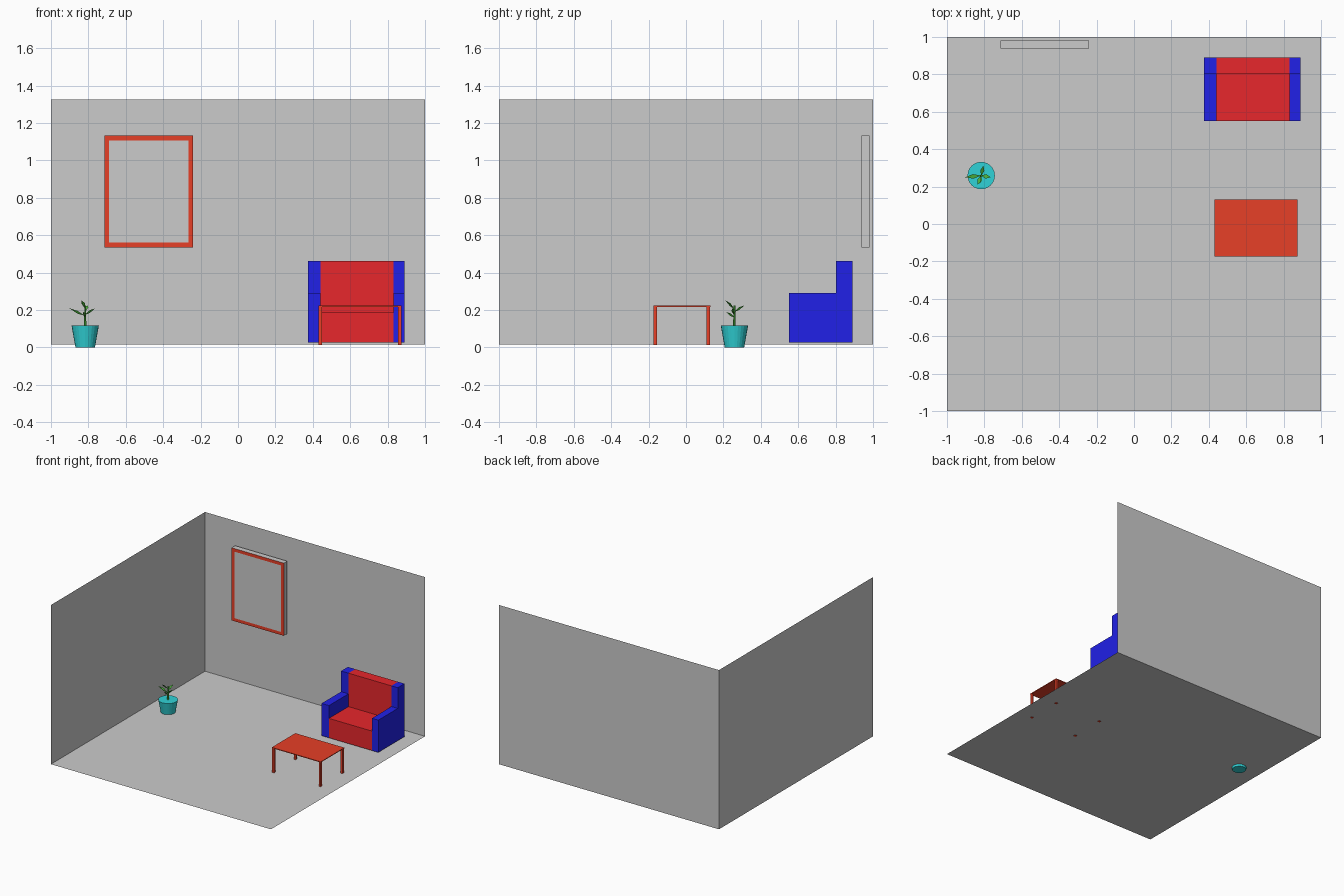
import bpy, bmesh, math
from mathutils import Vector

if "Cube" in bpy.data.objects:
    bpy.data.objects.remove(bpy.data.objects["Cube"])


def material(name, rgb):
    m = bpy.data.materials.new(name)
    m.diffuse_color = (*rgb, 1)
    m.use_nodes = True
    m.node_tree.nodes["Principled BSDF"].inputs["Base Color"].default_value = m.diffuse_color
    return m


RED = material("chair_red", (0.8, 0.02, 0.025))
BLUE = material("chair_blue", (0.015, 0.015, 0.8))
BRICK = material("table_red", (0.8, 0.05, 0.02))
TEAL = material("pot_teal", (0.03, 0.65, 0.68))
GREEN = material("leaf_green", (0.08, 0.5, 0.05))
FLOOR = 0.017


def mesh_object(name, verts, faces, mat=None):
    me = bpy.data.meshes.new(name)
    me.from_pydata(verts, [], faces)
    ob = bpy.data.objects.new(name, me)
    bpy.context.collection.objects.link(ob)
    if mat:
        me.materials.append(mat)
    return ob


def prism(name, profile, x0, x1, mat=None):
    """Extrude a (y, z) profile from x0 to x1."""
    n = len(profile)
    verts = [(x, y, z) for x in (x0, x1) for y, z in profile]
    faces = [tuple(range(n))[::-1], tuple(range(n, 2 * n))]
    faces += [(i, (i + 1) % n, n + (i + 1) % n, n + i) for i in range(n)]
    return mesh_object(name, verts, faces, mat)


def box(name, x, y, z, mat=None):
    return prism(name, [(y[0], z[0]), (y[1], z[0]), (y[1], z[1]), (y[0], z[1])], *x, mat)


# Room: floor and two walls
H = 1.325
mesh_object("room",
            [(-1, -1, FLOOR), (1, -1, FLOOR), (1, 1, FLOOR), (-1, 1, FLOOR),
             (-1, -1, H), (1, 1, H), (-1, 1, H)],
            [(0, 1, 2, 3), (3, 2, 5, 6), (0, 3, 6, 4)])

# Wall picture: grey block with a red border on its front
picture = box("picture_frame", (-0.715, -0.24), (0.937, 0.982), (0.535, 1.132))
picture.data.materials.append(None)
picture.data.materials.append(BRICK)
bm = bmesh.new()
bm.from_mesh(picture.data)
bm.normal_update()
front = min(bm.faces, key=lambda f: f.calc_center_median().y)
for f in bmesh.ops.inset_region(bm, faces=[front], thickness=0.036)["faces"]:
    f.material_index = 1
bm.to_mesh(picture.data)
bm.free()

# Armchair: blue L-shaped sides around a red seat and back
side = [(0.55, 0.027), (0.89, 0.027), (0.89, 0.462), (0.803, 0.462), (0.803, 0.292), (0.55, 0.292)]
prism("left_arm", side, 0.375, 0.442, BLUE)
prism("right_arm", side, 0.832, 0.89, BLUE)
prism("seat_and_back",
      [(0.55, 0.027), (0.89, 0.027), (0.89, 0.462), (0.803, 0.462), (0.803, 0.187), (0.55, 0.187)],
      0.442, 0.832, RED)

# Table: thin top and four legs
box("table_top", (0.43, 0.875), (-0.175, 0.13), (0.217, 0.223), BRICK)
for sx, x in (("left", 0.431), ("right", 0.856)):
    for sy, y in (("front", -0.174), ("back", 0.109)):
        box(f"{sy}_{sx}_table_leg", (x, x + 0.018), (y, y + 0.018), (0.013, 0.218), BRICK)


def cone(name, r0, r1, z0, z1, sides, mat):
    bpy.ops.mesh.primitive_cone_add(vertices=sides, radius1=r0, radius2=r1, depth=z1 - z0,
                                    location=(-0.817, 0.259, (z0 + z1) / 2))
    ob = bpy.context.object
    ob.name = name
    ob.data.materials.append(mat)
    return ob


# Plant pot and stem
cone("pot", 0.052, 0.073, 0.0, 0.117, 24, TEAL)
cone("plant_stem", 0.007, 0.005, 0.115, 0.225, 6, GREEN)


def leaf(name, base_z, tip, width):
    """Narrow folded diamond from the stem to the tip."""
    a = Vector((-0.817, 0.259, base_z))
    b = Vector(tip)
    across = (b - a).cross(Vector((0, 0, 1))).normalized() * width
    mid = a.lerp(b, 0.5)
    lift = Vector((0, 0, 0.007))
    mesh_object(name, [a, mid + across + lift, b, mid - across + lift, mid - lift],
                [(0, 4, 1), (1, 4, 2), (2, 4, 3), (3, 4, 0), (0, 1, 2, 3)], GREEN)


# Leaves
leaf("left_leaf", 0.168, (-0.903, 0.25, 0.21), 0.012)
leaf("right_leaf", 0.175, (-0.766, 0.25, 0.208), 0.012)
leaf("back_leaf", 0.19, (-0.805, 0.312, 0.225), 0.011)
leaf("front_leaf", 0.205, (-0.837, 0.21, 0.252), 0.011)
leaf("low_front_leaf", 0.16, (-0.825, 0.215, 0.19), 0.009)
